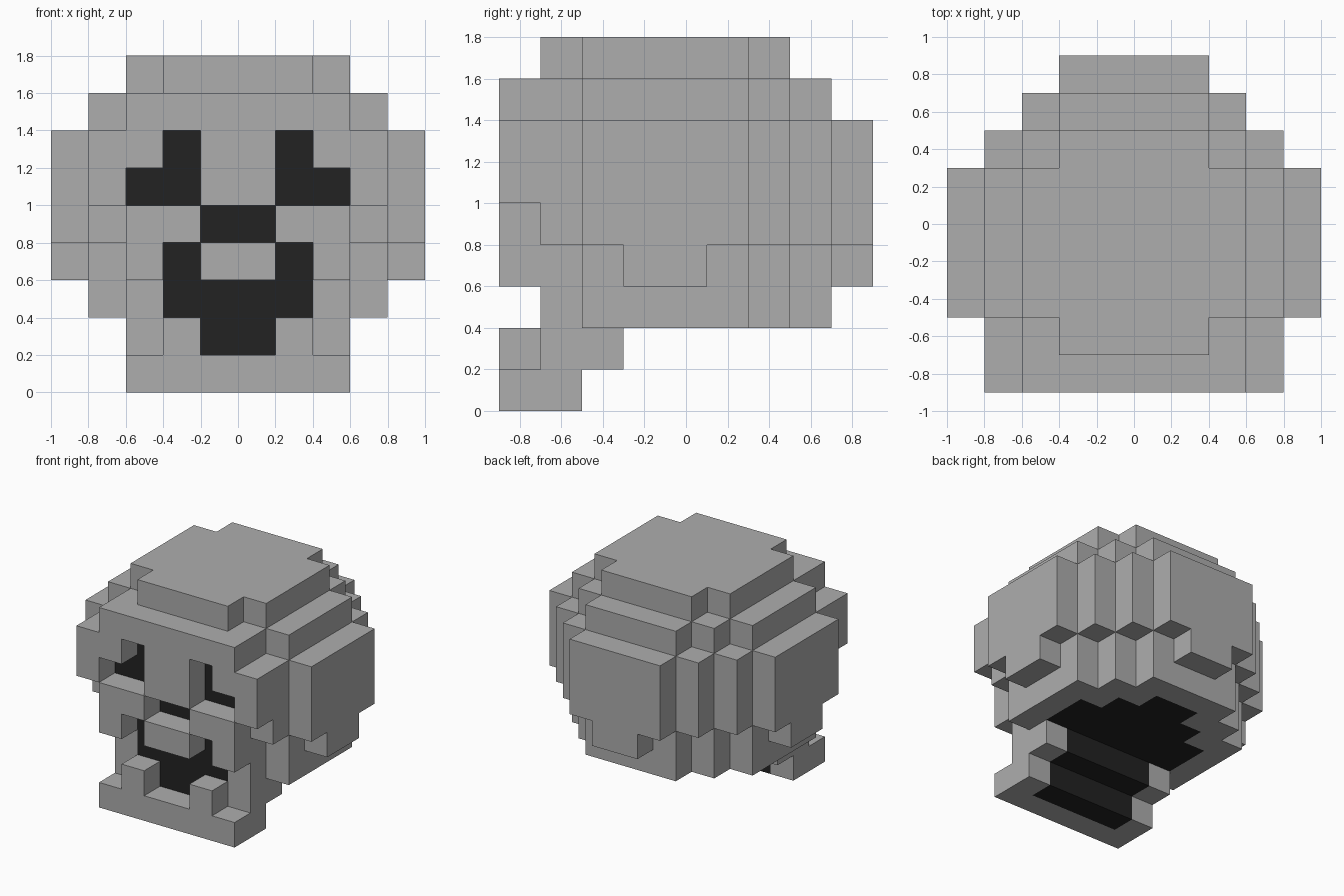
import bpy, bmesh

if "Cube" in bpy.data.objects:
    bpy.data.objects.remove(bpy.data.objects["Cube"])

U = 0.2                      # block size
BONE, DARK, EMPTY = 0, 1, None
cells = {}                   # (i, j, k) -> colour index


def fill(x0, x1, y0, y1, z0, z1, value):
    """Fill a block range, mirrored in x (x0..x1 on the right side)."""
    xr = range(round(x0 / U), round(x1 / U))
    yr = range(round((y0 + 0.9) / U), round((y1 + 0.9) / U))
    zr = range(round(z0 / U), round(z1 / U))
    for i in xr:
        for j in yr:
            for k in zr:
                for c in ((i, j, k), (-1 - i, j, k)):
                    if value is EMPTY:
                        cells.pop(c, None)
                    else:
                        cells[c] = value


def layer(z0, z1, steps, value=BONE):
    """A stepped slab: each step is (half width, y start, y end)."""
    for w, y0, y1 in steps:
        fill(0, w, y0, y1, z0, z1, value)


# Cranium slabs, top to bottom
layer(1.6, 1.8, [(0.6, -0.5, 0.3), (0.4, -0.7, 0.5)])
layer(1.4, 1.6, [(0.8, -0.5, 0.3), (0.6, -0.9, 0.5), (0.4, 0.5, 0.7)])
layer(0.8, 1.4, [(1.0, -0.5, 0.3), (0.8, -0.7, 0.5), (0.6, -0.9, 0.7), (0.4, 0.7, 0.9)])
layer(0.4, 0.8, [(0.8, -0.5, 0.3), (0.6, -0.7, 0.5), (0.4, 0.5, 0.7)])
# Brow ends, upper jaw front, side and back tabs
fill(0.6, 0.8, -0.9, -0.7, 1.0, 1.4, BONE)
fill(0, 0.6, -0.9, -0.7, 0.6, 0.8, BONE)
fill(0.8, 1.0, -0.3, 0.1, 0.6, 0.8, BONE)
fill(0, 0.2, 0.7, 0.9, 0.6, 0.8, BONE)
# Lower jaw and its two teeth
fill(0, 0.6, -0.9, -0.5, 0.0, 0.2, BONE)
fill(0, 0.6, -0.7, -0.3, 0.2, 0.4, BONE)
fill(0.2, 0.4, -0.9, -0.7, 0.2, 0.4, BONE)

# Dark core seen through the openings and from below
layer(1.0, 1.4, [(0.6, -0.7, 0.1)], DARK)
layer(0.4, 1.0, [(0.6, -0.5, 0.1), (0.4, -0.7, 0.3), (0.2, 0.3, 0.5)], DARK)
layer(0.2, 0.4, [(0.4, -0.7, -0.3)], DARK)
layer(0.0, 0.2, [(0.4, -0.7, -0.5)], DARK)

# Openings: eyes, nose, gaps beside the upper teeth
fill(0.2, 0.4, -0.9, -0.7, 1.0, 1.4, EMPTY)
fill(0.4, 0.6, -0.9, -0.7, 1.0, 1.2, EMPTY)
fill(0, 0.2, -0.9, -0.7, 0.8, 1.0, EMPTY)
fill(0.2, 0.4, -0.9, -0.7, 0.6, 0.8, EMPTY)


def material(name, value):
    m = bpy.data.materials.new(name)
    m.diffuse_color = (value, value, value, 1)
    m.use_nodes = True
    m.node_tree.nodes["Principled BSDF"].inputs["Base Color"].default_value = m.diffuse_color
    return m


mats = [material("bone_grey", 0.423), material("hollow_black", 0.016)]


def build(name, k0, k1):
    """Make an object from the exposed block faces in levels k0..k1."""
    bm = bmesh.new()
    verts = {}

    def vert(p):
        if p not in verts:
            verts[p] = bm.verts.new((p[0] * U, p[1] * U - 0.9, p[2] * U))
        return verts[p]

    for c, colour in cells.items():
        if not k0 <= c[2] < k1:
            continue
        for axis in range(3):
            for side in (0, 1):
                n = list(c)
                n[axis] += 2 * side - 1
                if tuple(n) in cells:
                    continue
                ring = []
                for a, b in ((0, 0), (1, 0), (1, 1), (0, 1)):
                    p = list(c)
                    p[axis] += side
                    p[(axis + 1) % 3] += a
                    p[(axis + 2) % 3] += b
                    ring.append(vert(tuple(p)))
                face = bm.faces.new(ring if side else ring[::-1])
                face.material_index = colour
    me = bpy.data.meshes.new(name)
    bm.to_mesh(me)
    bm.free()
    for m in mats:
        me.materials.append(m)
    bpy.context.collection.objects.link(bpy.data.objects.new(name, me))


build("cranium", 2, 9)
build("lower_jaw", 0, 2)
